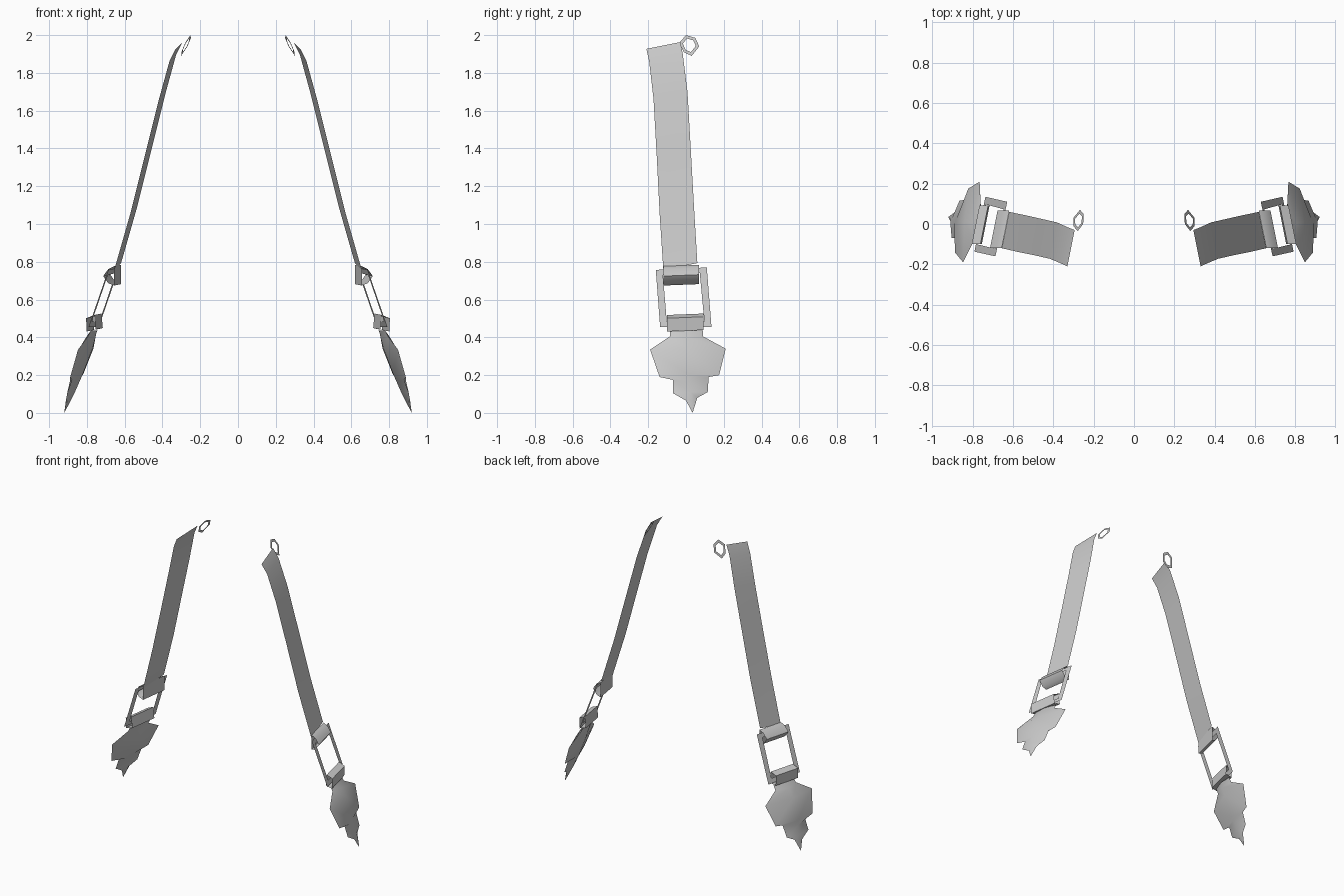
import bpy, bmesh, math

if "Cube" in bpy.data.objects:
    bpy.data.objects.remove(bpy.data.objects["Cube"])

SKEW = -0.2  # every part is turned slightly about z: x shifts with y


def build(name, grids, smooth=True):
    """Each grid is a list of equal-length rows of points, skinned with quads; mirrored in x."""
    bm = bmesh.new()
    for rows in grids:
        vs = [[bm.verts.new(p) for p in r] for r in rows]
        for a, b in zip(vs, vs[1:]):
            for i in range(len(a) - 1):
                bm.faces.new((a[i], a[i + 1], b[i + 1], b[i]))
    bmesh.ops.remove_doubles(bm, verts=bm.verts, dist=0.0005)
    bmesh.ops.dissolve_degenerate(bm, edges=bm.edges, dist=0.0005)
    bmesh.ops.recalc_face_normals(bm, faces=bm.faces)
    me = bpy.data.meshes.new(name)
    bm.to_mesh(me)
    bm.free()
    ob = bpy.data.objects.new(name, me)
    bpy.context.collection.objects.link(ob)
    ob.modifiers.new("pair", 'MIRROR').use_mirror_merge = False
    if smooth:
        bpy.context.view_layer.objects.active = ob
        ob.select_set(True)
        bpy.ops.object.shade_smooth_by_angle(angle=math.radians(50))
        ob.select_set(False)
    return ob


def skewed(y, z, xc, yc):
    return (xc + SKEW * (y - yc), y, z)


# long strap: left y, right y, mid z, mid x
rows = []
for yl, yr, z, x in [(-.21, -.03, 1.945, .312), (-.195, -.017, 1.88, .345),
                     (-.172, .008, 1.68, .40), (-.155, .025, 1.38, .475),
                     (-.14, .042, 1.08, .55), (-.12, .06, .775, .637)]:
    yc = (yl + yr) / 2
    rows.append([skewed(yl, z - .018, x, yc), skewed(yr, z + .018, x, yc)])
build("strap", [rows])

# hanging ring at the strap's top corner
outer = [(-.035, 1.96), (.0, 2.0), (.05, 1.985), (.07, 1.94), (.03, 1.89), (-.012, 1.91)]
ring = []
for y, z in outer + outer[:1]:
    pair = []
    for s in (1, .66):
        yy, zz = .017 + (y - .017) * s, 1.947 + (z - 1.947) * s
        pair.append(skewed(yy, zz, .275 - .5 * (zz - 1.947), .017))
    ring.append(pair)
build("strap_ring", [ring], False)


# folded loops that wrap the buckle bars
def loop(name, profile, y0, y1):
    yc = (y0 + y1) / 2
    pts = profile + profile[:1]
    build(name, [[[skewed(y, z + .04 * (y - yc), x, yc) for y in (y0, y1)] for x, z in pts]])


loop("upper_loop", [(.637, .78), (.668, .765), (.695, .728), (.668, .69), (.637, .678)], -.12, .068)
loop("lower_loop", [(.742, .522), (.785, .505), (.782, .435), (.735, .445)], -.10, .092)

# flat rectangular buckle frame
out = [(-.16, .757), (.11, .77), (.135, .455), (-.137, .455)]
inn = [(-.122, .73), (.073, .74), (.097, .485), (-.102, .485)]
frame = [[skewed(y, z, .655 + .36 * (.765 - z), -.015) for y, z in pair]
         for pair in zip(out + out[:1], inn + inn[:1])]
build("buckle_frame", [frame], False)

# leaf pendant: lens-shaped, notched outline with a raised midrib on both sides
left = [(-.085, .435), (-.085, .405), (-.19, .335), (-.14, .19), (-.07, .175), (-.07, .105), (.0, .065), (.035, 0)]
right = [(.09, .435), (.09, .405), (.21, .34), (.175, .2), (.12, .19), (.115, .11), (.06, .08), (.035, 0)]
mid = [(.003, .435, .015), (.003, .4, .025), (.01, .34, .035), (.015, .2, .03),
       (.02, .17, .026), (.025, .11, .02), (.03, .06, .012), (.035, 0, 0)]


def leaf_x(z):
    return .925 - .352 * z - max(0, z - .36) * .15


sides = []
for s in (1, -1):
    sides.append([[skewed(*l, leaf_x(l[1]), .01),
                   skewed(m[0], m[1], leaf_x(m[1]) + s * m[2], .01),
                   skewed(*r, leaf_x(r[1]), .01)] for l, m, r in zip(left, mid, right)])
build("leaf_pendant", sides)
